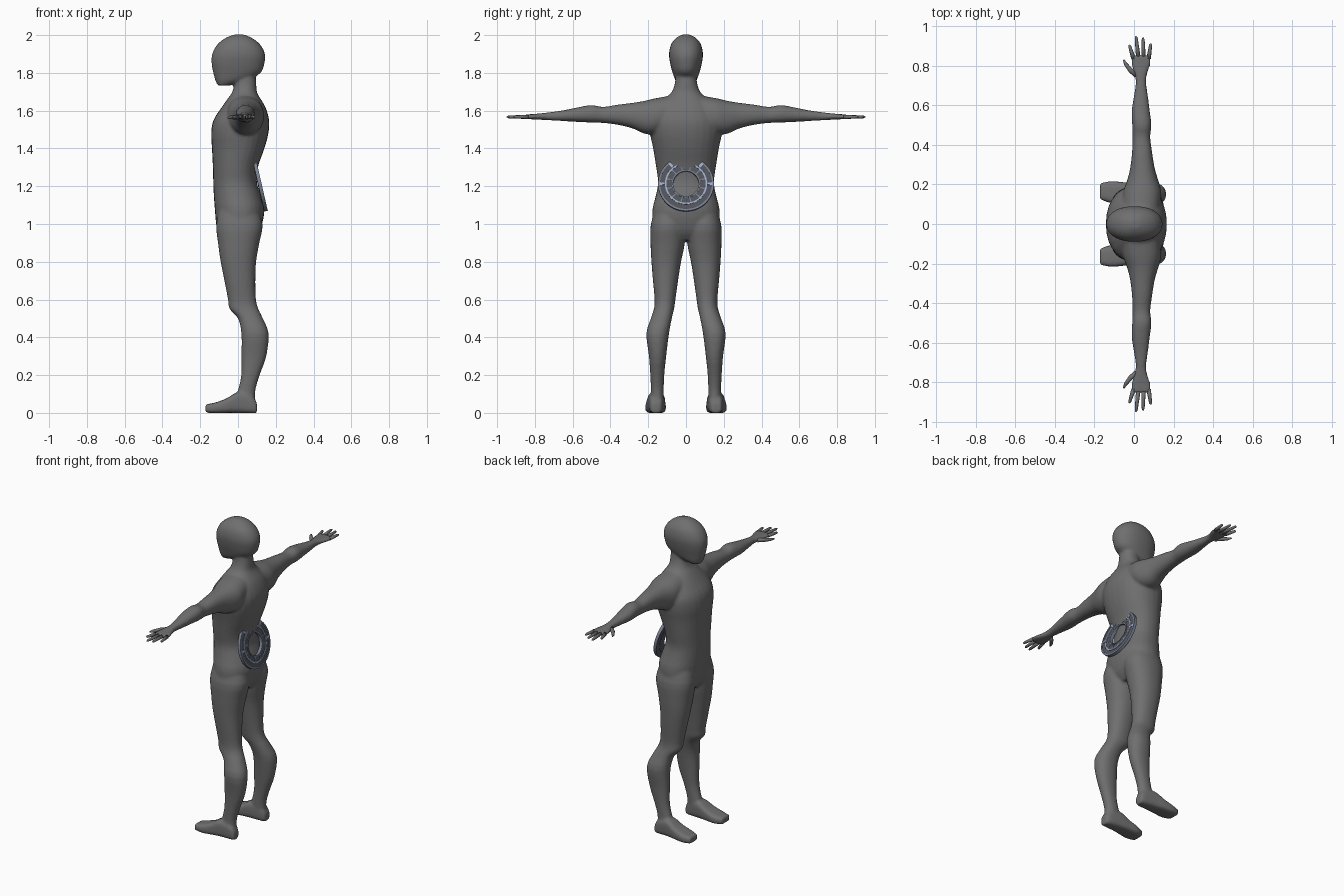
import bpy, bmesh, math
from mathutils import Matrix, Vector

if "Cube" in bpy.data.objects:
    bpy.data.objects.remove(bpy.data.objects["Cube"])


def material(name, rgb):
    m = bpy.data.materials.new(name)
    m.diffuse_color = (*rgb, 1)
    m.use_nodes = True
    m.node_tree.nodes["Principled BSDF"].inputs["Base Color"].default_value = m.diffuse_color
    return m


GREY = material("body grey", (0.16, 0.16, 0.16))
DARK = material("dark metal", (0.085, 0.09, 0.105))
STEEL = material("blue steel", (0.19, 0.22, 0.29))
LIGHT = material("pale blue trim", (0.36, 0.43, 0.62))


def finish(bm, name, mat):
    bmesh.ops.recalc_face_normals(bm, faces=bm.faces)
    me = bpy.data.meshes.new(name)
    bm.to_mesh(me)
    bm.free()
    me.materials.append(mat)
    ob = bpy.data.objects.new(name, me)
    bpy.context.collection.objects.link(ob)
    return ob


def refine(rows, steps=3):
    """Catmull-Rom interpolation of a table of section rows."""
    out = []
    for i in range(len(rows) - 1):
        a, b, c, d = (rows[min(max(i + k, 0), len(rows) - 1)] for k in (-1, 0, 1, 2))
        for s in range(steps):
            t = s / steps
            out.append([0.5 * (2 * q + (r - p) * t + (2 * p - 5 * q + 4 * r - w) * t * t
                               + (3 * q - p - 3 * r + w) * t ** 3)
                        for p, q, r, w in zip(a, b, c, d)])
    return out + [list(rows[-1])]


def loft(bm, axis, rows, side=1, power=2.2, n=28):
    """Rows are (position on axis, u0, u1, v0, v1); u, v are the other axes."""
    others = [k for k in range(3) if k != axis]
    rings = []
    for pos, u0, u1, v0, v1 in refine(rows):
        ring = []
        for i in range(n):
            a = 2 * math.pi * i / n
            c, s = math.cos(a), math.sin(a)
            co = [0, 0, 0]
            co[axis] = pos
            co[others[0]] = (u0 + u1) / 2 + (u1 - u0) / 2 * math.copysign(abs(c) ** (2 / power), c)
            co[others[1]] = (v0 + v1) / 2 + (v1 - v0) / 2 * math.copysign(abs(s) ** (2 / power), s)
            co[1] *= side
            ring.append(bm.verts.new(co))
        rings.append(ring)
    for r, q in zip(rings, rings[1:]):
        for i in range(n):
            j = (i + 1) % n
            bm.faces.new((r[i], r[j], q[j], q[i]))
    bm.faces.new(rings[0])
    bm.faces.new(rings[-1])


# Section tables: torso and head are (z, x0, x1, half width)
torso = [(.915, -.07, .08, .07), (.97, -.11, .118, .165), (1.07, -.122, .14, .178),
         (1.15, -.128, .122, .16), (1.22, -.131, .1, .148), (1.3, -.133, .105, .158),
         (1.4, -.138, .14, .174), (1.48, -.142, .161, .19), (1.55, -.13, .165, .19),
         (1.62, -.085, .145, .155), (1.67, -.05, .115, .105), (1.7, -.03, .1, .075),
         (1.75, -.02, .096, .058), (1.82, -.02, .09, .055)]
head = [(1.733, -.107, -.045, .035), (1.76, -.12, .05, .056), (1.8, -.131, .12, .071),
        (1.85, -.14, .14, .084), (1.9, -.137, .143, .09), (1.95, -.11, .118, .08),
        (1.985, -.066, .074, .053), (2.003, -.02, .03, .02)]
# Leg: (z, x0, x1, y0, y1)
leg = [(1.12, -.09, .09, .02, .15), (1.0, -.115, .13, .002, .186), (.9, -.106, .113, .006, .188),
       (.8, -.092, .096, .026, .183), (.7, -.072, .092, .042, .175), (.6, -.053, .095, .056, .166),
       (.55, -.045, .108, .063, .17), (.5, 0, .132, .075, .186), (.42, .018, .162, .09, .21),
       (.3, .018, .15, .105, .196), (.2, .017, .115, .115, .189), (.12, 0, .092, .118, .186),
       (.05, -.02, .09, .118, .188)]
# Foot: (x, y0, y1, z0, z1)
foot = [(.1, .135, .185, 0, .05), (.075, .122, .193, -.002, .09), (0, .112, .203, 0, .11),
        (-.06, .108, .212, 0, .077), (-.12, .107, .216, -.002, .055), (-.172, .125, .205, .002, .045)]
# Arm with palm: (y, x0, x1, z0, z1)
arm = [(.08, -.06, .13, 1.5, 1.68), (.16, -.055, .138, 1.475, 1.666), (.22, -.035, .123, 1.478, 1.652),
       (.28, -.02, .105, 1.505, 1.642), (.36, -.01, .092, 1.525, 1.632), (.44, -.007, .082, 1.535, 1.62),
       (.5, -.009, .088, 1.537, 1.63), (.57, -.012, .08, 1.54, 1.618), (.65, 0, .07, 1.545, 1.602),
       (.72, .009, .061, 1.549, 1.592), (.77, -.003, .07, 1.552, 1.586), (.81, -.014, .085, 1.554, 1.582),
       (.852, -.014, .086, 1.556, 1.58)]

# Body: overlapping lofts fused into one smooth skin
bm = bmesh.new()
for table in (torso, head):
    loft(bm, 2, [(z, a, b, -h, h) for z, a, b, h in table])
for side in (1, -1):
    loft(bm, 2, leg, side)
    loft(bm, 0, foot, side, power=3.5)
    loft(bm, 1, arm, side)
body = finish(bm, "body", GREY)
fuse = body.modifiers.new("fuse", 'REMESH')
fuse.mode = 'VOXEL'
fuse.voxel_size = 0.008
fuse.use_smooth_shade = True
soften = body.modifiers.new("soften", 'SMOOTH')
soften.factor = 0.5
soften.iterations = 5


def digit(bm, points, radii, side, n=10):
    """Tapered finger through points on the hand's plane."""
    rings = []
    for k, (x, y, z) in enumerate(points):
        p, q = points[max(k - 1, 0)], points[min(k + 1, len(points) - 1)]
        d = Vector(q) - Vector(p)
        across = Vector((d.y, -d.x, 0)).normalized()
        ring = []
        for i in range(n):
            a = 2 * math.pi * i / n
            co = Vector((x, y, z)) + radii[k] * (across * math.cos(a) + Vector((0, 0, 1)) * math.sin(a))
            ring.append(bm.verts.new((co.x, co.y * side, co.z)))
        rings.append(ring)
    for r, q in zip(rings, rings[1:]):
        for i in range(n):
            bm.faces.new((r[i], r[(i + 1) % n], q[(i + 1) % n], q[i]))
    bm.faces.new(rings[0])
    bm.faces.new(rings[-1])


# Fingers and thumbs: base point and tip
fingers = [((-.002, .835), (-.024, .905)), ((.022, .84), (.01, .95)),
           ((.048, .84), (.046, .942)), ((.074, .835), (.085, .912))]
for side, label in ((1, "left"), (-1, "right")):
    bm = bmesh.new()
    for (x0, y0), (x1, y1) in fingers:
        pts = [(x0 + (x1 - x0) * t, y0 + (y1 - y0) * t, 1.567) for t in (0, .5, .9, 1)]
        digit(bm, pts, (.0115, .0095, .0075, .003), side)
    digit(bm, [(.012, .75, 1.567), (-.018, .778, 1.566), (-.042, .808, 1.564), (-.053, .83, 1.563)],
          (.013, .0125, .009, .004), side)
    hand = finish(bm, label + "_fingers", GREY)
    hand.data.shade_smooth()

# Ring pack on the lower back, tilted to lie along the spine
tilt = Matrix(((0, -.222, .975, .116), (1, 0, 0, 0), (0, .975, .222, 1.212), (0, 0, 0, 1)))


def band(name, r0, r1, h0, h1, mat, start=0, end=360):
    """Flat ring or arc with a rectangular section, angles in degrees."""
    bm = bmesh.new()
    full = end - start == 360
    n = max(2, round((end - start) / 7.5))
    rings = []
    for i in range(n if full else n + 1):
        a = math.radians(start + (end - start) * i / n)
        rings.append([bm.verts.new(tilt @ Vector((r * math.cos(a), r * math.sin(a), h)))
                      for r, h in ((r0, h0), (r1, h0), (r1, h1), (r0, h1))])
    for i in range(n):
        a, b = rings[i], rings[(i + 1) % len(rings)]
        for k in range(4):
            bm.faces.new((a[k], a[(k + 1) % 4], b[(k + 1) % 4], b[k]))
    if not full:
        bm.faces.new(rings[0])
        bm.faces.new(rings[-1])
    return finish(bm, name, mat)


band("ring_core", .074, .116, -.012, .006, DARK)
band("ring_inner_rim", .068, .075, -.012, .009, STEEL)
band("ring_trim", .104, .112, 0, .009, LIGHT)
# Outer arc is open at the top
band("ring_outer_arc", .116, .147, -.01, .007, DARK, 125, 415)
band("ring_outer_edge", .138, .148, -.008, .009, STEEL, 125, 415)
# Clips on the sides and the ends of the open arc
for k, a in enumerate((0, 52, 128, 180)):
    band("ring_clip_%d" % k, .114, .14, 0, .0095, LIGHT, a - 3, a + 3)
for k in range(12):
    band("ring_rib_%d" % k, .076, .104, 0, .0075, STEEL, k * 30 + 13, k * 30 + 17)
